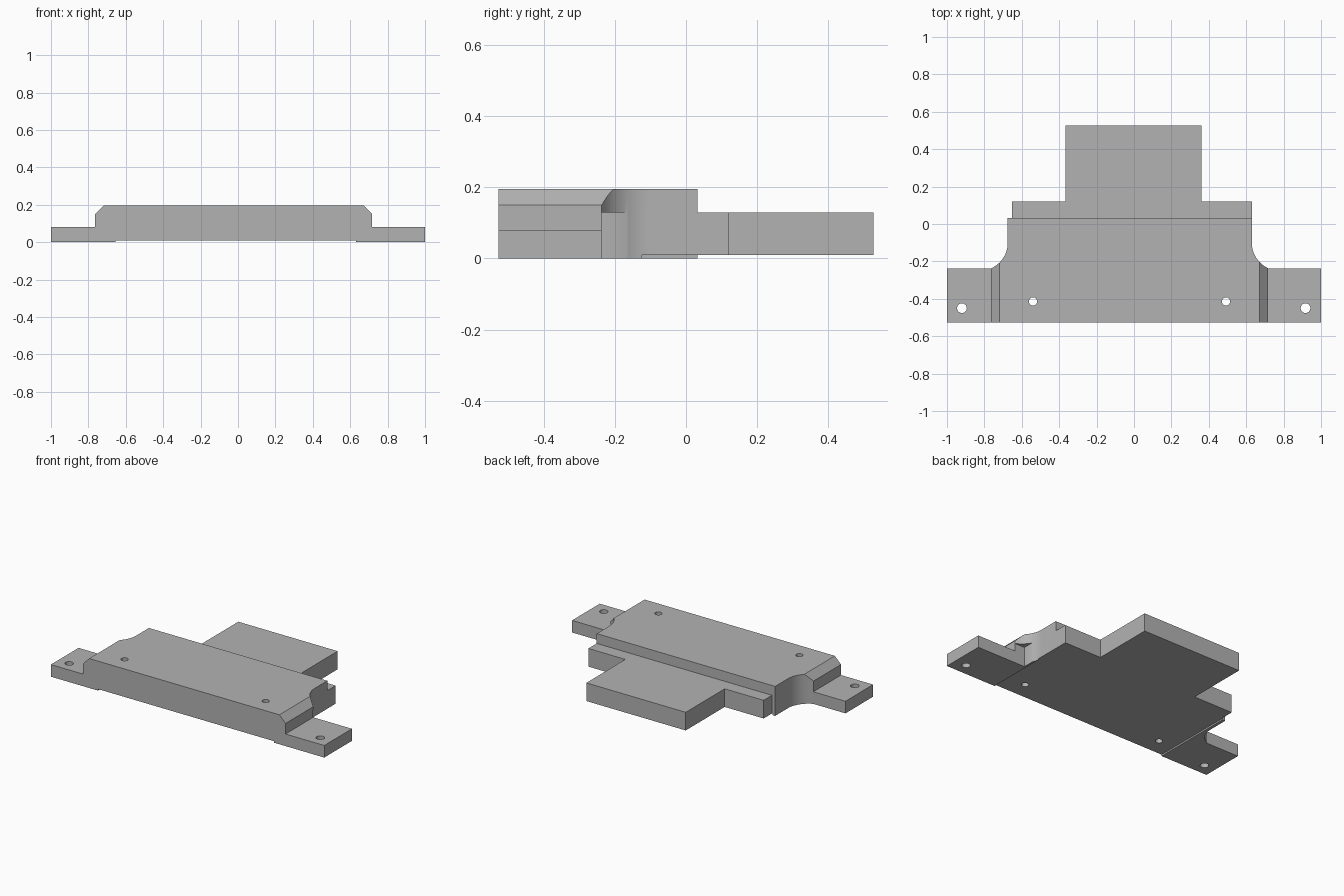
import bpy, bmesh
from math import cos, sin, radians
from mathutils import Vector

old = bpy.data.objects.get("Cube")
if old:
    bpy.data.objects.remove(old)

grey = bpy.data.materials.new("plain_grey")
grey.use_nodes = True
colour = (0.45, 0.45, 0.45, 1)
grey.diffuse_color = colour
grey.node_tree.nodes["Principled BSDF"].inputs["Base Color"].default_value = colour


def prism(name, points, direction):
    """Extrude a closed outline along a direction."""
    bm = bmesh.new()
    face = bm.faces.new([bm.verts.new(p) for p in points])
    new = bmesh.ops.extrude_face_region(bm, geom=[face])["geom"]
    moved = [v for v in new if isinstance(v, bmesh.types.BMVert)]
    bmesh.ops.translate(bm, verts=moved, vec=Vector(direction))
    bmesh.ops.recalc_face_normals(bm, faces=bm.faces)
    mesh = bpy.data.meshes.new(name)
    bm.to_mesh(mesh)
    bm.free()
    mesh.materials.append(grey)
    obj = bpy.data.objects.new(name, mesh)
    bpy.context.collection.objects.link(obj)
    return obj


def plan(name, outline, low, high):
    """Extrude a plan outline between two heights."""
    return prism(name, [(x, y, low) for x, y in outline], (0, 0, high - low))


def combine(target, other, operation):
    mod = target.modifiers.new(operation.lower(), 'BOOLEAN')
    mod.operation = operation
    mod.solver = 'EXACT'
    mod.object = other
    other.hide_render = True
    bpy.context.view_layer.objects.active = target
    bpy.ops.object.modifier_apply(modifier=mod.name)
    bpy.data.objects.remove(other)


FRONT, BACK, END, TOP = -0.527, 0.033, 0.527, 0.195
LEDGE, FLOOR, TAB, TAB_BACK = 0.13, 0.01, 0.08, -0.238

# Chamfered body with mounting tabs, from its front profile
profile = [(-1, 0), (-0.655, 0), (-0.655, FLOOR), (0.632, FLOOR), (0.632, 0),
           (1, 0), (1, TAB), (0.717, TAB), (0.717, 0.15), (0.672, TOP),
           (-0.72, TOP), (-0.765, 0.15), (-0.765, TAB), (-1, TAB)]
plate = prism("mounting_plate", [(x, FRONT, z) for x, z in profile],
              (0, BACK - FRONT, 0))


# Rounded scoops behind the tabs
def scoop(side, wall, radius=0.15):
    arc = [(side * (wall + radius - radius * cos(radians(a))),
            -0.1 - radius * sin(radians(a))) for a in range(0, 61, 5)]
    arc += [(side * (wall + 0.088), TAB_BACK), (side * 1.2, TAB_BACK),
            (side * 1.2, 0.2), (side * wall, 0.2)]
    return plan("scoop_cutter", arc, -0.1, 0.3)


for side, wall in ((-1, 0.675), (1, 0.63)):
    combine(plate, scoop(side, wall), 'DIFFERENCE')

# Undercut below the left scoop
undercut = [(0.645, TAB_BACK), (1.2, TAB_BACK), (1.2, -0.165), (0.645, -0.165)]
combine(plate, plan("undercut_cutter", undercut, -0.1, LEDGE), 'DIFFERENCE')

# Lower rear ledge and tongue
rear = [(-0.652, 0), (0.63, 0), (0.63, 0.12), (0.36, 0.12), (0.36, END),
        (-0.367, END), (-0.367, 0.12), (-0.652, 0.12)]
combine(plate, plan("rear_tongue", rear, FLOOR, LEDGE), 'UNION')

# Screw holes through the tabs and body
for x, y, r in ((-0.92, -0.45, 0.026), (0.917, -0.45, 0.026),
                (-0.54, -0.414, 0.022), (0.492, -0.414, 0.022)):
    ring = [(x + r * cos(radians(a)), y + r * sin(radians(a)))
            for a in range(0, 360, 15)]
    combine(plate, plan("hole_cutter", ring, -0.1, 0.3), 'DIFFERENCE')

plate.select_set(True)
bpy.context.view_layer.objects.active = plate
bpy.ops.object.shade_smooth_by_angle(angle=radians(30))
